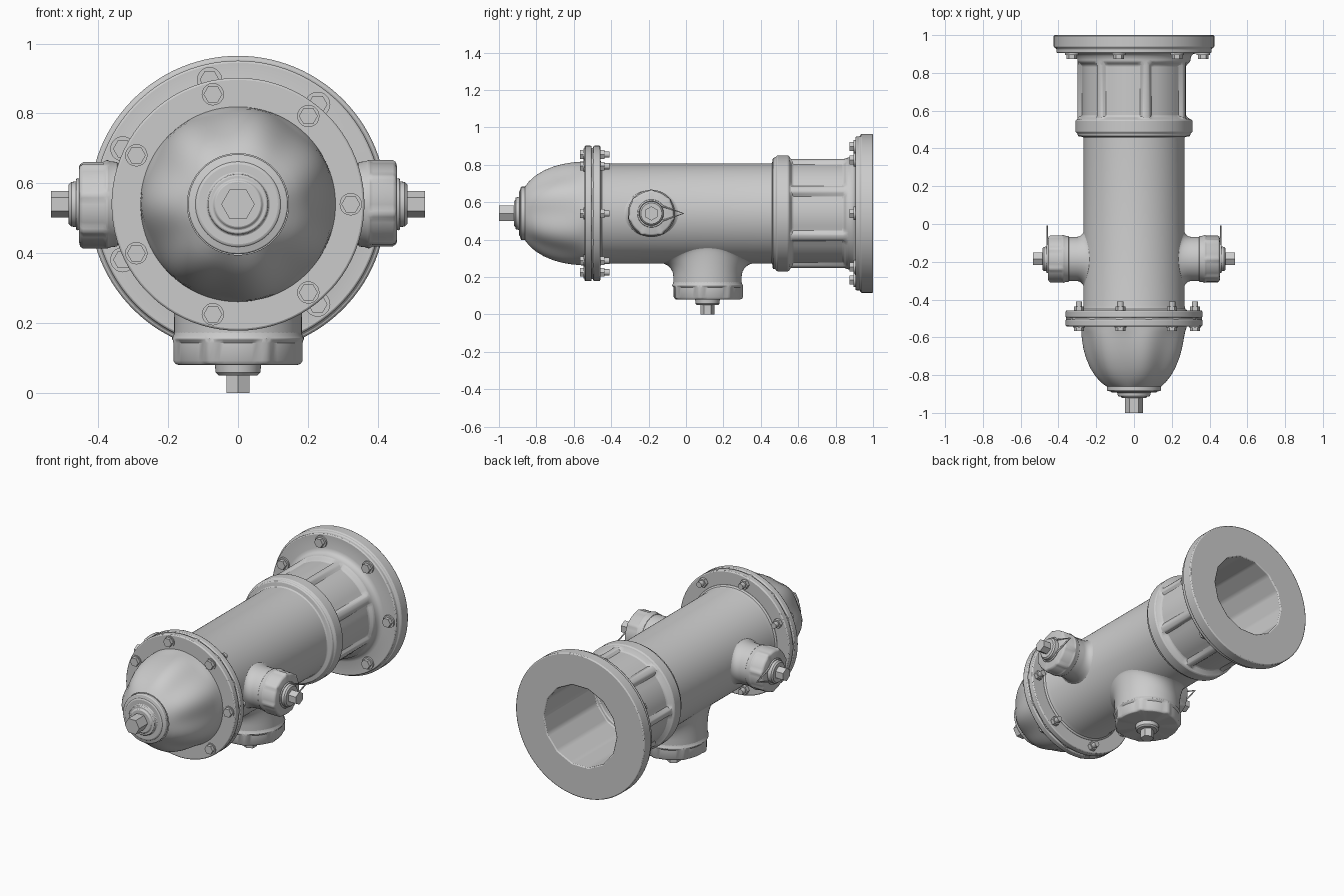
import bpy, bmesh, math
from math import pi, sin, cos, sqrt
from mathutils import Matrix

if "Cube" in bpy.data.objects:
    bpy.data.objects.remove(bpy.data.objects["Cube"])

T, Rot = Matrix.Translation, Matrix.Rotation
AXIS = T((0, 0, 0.54)) @ Rot(pi / 2, 4, 'X')      # local z runs toward the front (-y)
BARREL_R = 0.267


# Angular weights: 0 keeps the radius, 1 removes the full depth
def panel(p):
    d = abs((p * 7 / (2 * pi) + 0.5) % 1 - 0.5) * 2
    t = min(1, max(0, (0.92 - d) / 0.2))
    return t * t * (3 - 2 * t)


def soft(p):
    return (1 + cos(7 * p)) / 2


def poly14(p):
    a = pi / 14
    return 1 - cos(a) / cos(p % (2 * a) - a)


def finish(name, bm, mat, bevel=0.0):
    bmesh.ops.remove_doubles(bm, verts=bm.verts, dist=1e-5)
    bmesh.ops.transform(bm, matrix=mat, verts=bm.verts)
    bmesh.ops.recalc_face_normals(bm, faces=bm.faces)
    me = bpy.data.meshes.new(name)
    bm.to_mesh(me)
    bm.free()
    ob = bpy.data.objects.new(name, me)
    bpy.context.collection.objects.link(ob)
    if bevel:
        b = ob.modifiers.new("soft_edges", 'BEVEL')
        b.width, b.segments, b.angle_limit = bevel, 2, math.radians(40)
    return ob


def skin(bm, rings):
    for a, b in zip(rings, rings[1:]):
        n = len(a)
        for i in range(n):
            j = (i + 1) % n
            bm.faces.new((a[i], a[j], b[j], b[i]))


def lathe(name, profile, mat, segs=84, bevel=0.0):
    """Profile points are (height, radius[, recess depth, weight function])."""
    bm = bmesh.new()
    rings = []
    for h, r, *mod in profile:
        ring = []
        for i in range(segs):
            p = 2 * pi * i / segs
            rr = r - (mod[0] * mod[1](p) if mod else 0)
            ring.append(bm.verts.new((rr * cos(p), rr * sin(p), h)))
        rings.append(ring)
    skin(bm, rings)
    return finish(name, bm, mat, bevel)


def rod(name, h0, h1, r, mat, segs=6):
    return lathe(name, [(h0, 0), (h0, r), (h1, r), (h1, 0)], mat, segs)


def neck(name, r, flare, h_fillet, h_top, mat):
    """Outlet neck that sweeps out of the barrel with a fillet."""
    bm = bmesh.new()
    rings = []
    for k in range(10):
        a = pi / 2 * min(k, 8) / 8
        ring = []
        for i in range(64):
            p = 2 * pi * i / 64
            f = 0.012 + (flare - 0.012) * sin(p) ** 2
            rho = r + f * (1 - sin(a))
            base = sqrt(BARREL_R ** 2 - ((r + f) * cos(p)) ** 2) - 0.002
            h = h_top if k == 9 else base + (h_fillet - base) * (1 - cos(a))
            ring.append(bm.verts.new((rho * cos(p), rho * sin(p), h)))
        rings.append(ring)
    skin(bm, rings)
    return finish(name, bm, mat)


# Hollow barrel with panelled base and rear flange
lathe("barrel_and_base", [
    (0.45, 0), (0.45, 0.19), (-0.48, 0.19), (-0.48, 0.215), (-0.53, 0.215),
    (-0.53, 0.24, 0.24, poly14), (-1, 0.24, 0.24, poly14),
    (-1, 0.425), (-0.935, 0.425), (-0.93, 0.411), (-0.905, 0.411),
    (-0.905, 0.33), (-0.90, 0.315), (-0.89, 0.304), (-0.87, 0.299), (-0.86, 0.298),
    (-0.84, 0.298, 0.022, panel), (-0.57, 0.298, 0.022, panel), (-0.555, 0.298),
    (-0.55, 0.31), (-0.485, 0.31), (-0.48, 0.298), (-0.465, 0.298), (-0.46, 0.267),
    (0.43, 0.267), (0.45, 0.272), (0.46, 0.285), (0.46, 0)], AXIS, 112, 0.006)

# Front flange plates and gasket
for name, a, b in (("flange_rear_plate", 0.458, 0.496), ("flange_front_plate", 0.504, 0.542)):
    lathe(name, [(a, 0), (a, 0.362), (b, 0.362), (b, 0)], AXIS, 84, 0.006)
rod("flange_gasket", 0.49, 0.51, 0.36, AXIS, 14)

# Fluted bonnet with stepped cap and operating nut
dome = [(0.53, 0.28), (0.545, 0.279)]
for r, h, d in ((0.279, 0.57, .008), (0.276, 0.61, .013), (0.268, 0.66, .015), (0.254, 0.71, .016),
                (0.233, 0.76, .015), (0.205, 0.805, .012), (0.173, 0.84, .007), (0.145, 0.86, 0)):
    dome.append((h, r, d, soft))
lathe("bonnet", dome, AXIS, 112)
lathe("bonnet_cap", [(0.855, 0), (0.858, 0.143), (0.882, 0.143), (0.888, 0.122), (0.893, 0.118),
                     (0.893, 0.088), (0.912, 0.085), (0.912, 0.07), (0.92, 0.068), (0.92, 0)],
      AXIS, 64, 0.004)
rod("operating_nut", 0.91, 1.0, 0.048, AXIS)

# Seven bolts on each flange
for k in range(7):
    a = 2 * pi * k / 7
    m = AXIS @ T((0.323 * cos(a), 0.323 * sin(a), 0))
    rod("front_bolt_washer", 0.54, 0.547, 0.032, m, 20)
    rod("front_bolt_head", 0.545, 0.566, 0.027, m)
    rod("front_bolt_nut", 0.437, 0.46, 0.027, m)
    rod("front_bolt_stud", 0.41, 0.44, 0.017, m, 12)
    m = AXIS @ T((0.366 * cos(a), 0.366 * sin(a), 0))
    rod("rear_bolt_washer", -0.907, -0.895, 0.036, m, 20)
    rod("rear_bolt_head", -0.897, -0.874, 0.028, m)


def cap(name, r, a, b, mat):
    """Scalloped outlet cap with collar and hex nut."""
    d = r * 0.05
    lathe(name, [(a - 0.01, 0), (a - 0.01, r * 0.95), (a + 0.01, r * 0.97), (a + 0.02, r),
                 (a + 0.032, r, d, panel), (b - 0.012, r, d, panel),
                 (b - 0.003, r - 0.006, d, panel), (b, r - 0.018), (b, 0)], mat, 84, 0.003)
    lathe(name + "_collar", [(b - 0.01, 0), (b - 0.01, 0.067), (b + 0.022, 0.064),
                             (b + 0.03, 0.056), (b + 0.03, 0)], mat, 40)
    rod(name + "_nut", b + 0.02, b + 0.08, 0.038, mat)


# Side outlets with a teardrop chain loop under each collar
for side, s in (("right", 1), ("left", -1)):
    m = T((0, -0.185, 0.54)) @ Rot(s * pi / 2, 4, 'Y')
    neck(side + "_outlet_neck", 0.117, 0.04, 0.305, 0.36, m)
    cap(side + "_outlet_cap", 0.127, 0.355, 0.455, m)
    cu = bpy.data.curves.new(side + "_chain_loop", 'CURVE')
    cu.dimensions, cu.bevel_depth, cu.bevel_resolution = '3D', 0.005, 2
    sp = cu.splines.new('POLY')
    pts = [(0, 0.172)] + [(0.07 * cos(t), 0.07 * sin(t)) for t in
                          (pi / 2 + 0.6 + i * (2 * pi - 1.2) / 24 for i in range(25))]
    sp.points.add(len(pts) - 1)
    for q, (x, y) in zip(sp.points, pts):
        q.co = (x, y, 0.459, 1)
    sp.use_cyclic_u = True
    ob = bpy.data.objects.new(side + "_chain_loop", cu)
    ob.matrix_world = m
    bpy.context.collection.objects.link(ob)

# Large lower outlet
m = T((0, 0.115, 0.54)) @ Rot(pi, 4, 'X') @ Rot(pi / 2, 4, 'Z') @ Rot(-pi / 2, 4, 'Z')
neck("lower_outlet_neck", 0.183, 0.075, 0.335, 0.38, m)
cap("lower_outlet_cap", 0.19, 0.365, 0.46, m @ Rot(pi / 2, 4, 'Z'))

# Smooth shading with sharp creases kept
bpy.ops.object.select_all(action='DESELECT')
for ob in bpy.context.scene.objects:
    if ob.type == 'MESH':
        ob.select_set(True)
        bpy.context.view_layer.objects.active = ob
bpy.ops.object.shade_smooth_by_angle(angle=math.radians(35))
